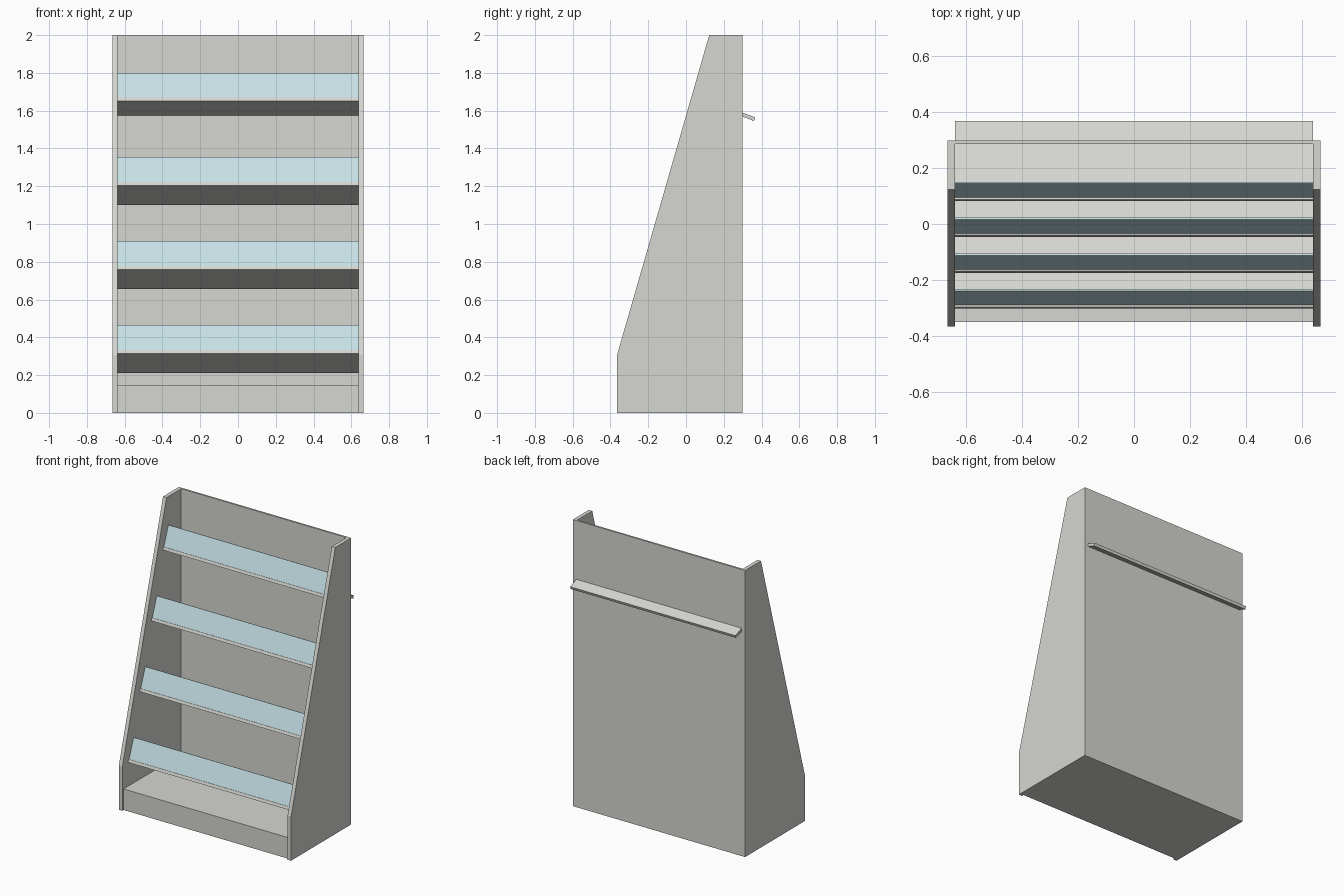
import bpy
import bmesh
from math import sin, cos, radians
from mathutils import Vector

cube = bpy.data.objects.get("Cube")
if cube:
    bpy.data.objects.remove(cube, do_unlink=True)


def material(name, rgb):
    mat = bpy.data.materials.new(name)
    mat.use_nodes = True
    mat.diffuse_color = (*rgb, 1)
    mat.node_tree.nodes["Principled BSDF"].inputs["Base Color"].default_value = (*rgb, 1)
    return mat


def extrude_x(name, profile, x0, x1, mat):
    """Sweep a closed (y, z) profile along x."""
    bm = bmesh.new()
    face = bm.faces.new([bm.verts.new((x0, y, z)) for y, z in profile])
    swept = bmesh.ops.extrude_face_region(bm, geom=[face])["geom"]
    moved = [v for v in swept if isinstance(v, bmesh.types.BMVert)]
    bmesh.ops.translate(bm, verts=moved, vec=(x1 - x0, 0, 0))
    bmesh.ops.recalc_face_normals(bm, faces=bm.faces)
    mesh = bpy.data.meshes.new(name)
    bm.to_mesh(mesh)
    bm.free()
    mesh.materials.append(mat)
    obj = bpy.data.objects.new(name, mesh)
    bpy.context.collection.objects.link(obj)
    return obj


def rect(corner, along, up, length, height):
    """Corners of a rectangle in the (y, z) plane."""
    a, u = along * length, up * height
    return [corner, corner + a, corner + a + u, corner + u]


grey = material("warm grey board", (0.67, 0.67, 0.64))
blue = material("pale blue strip", (0.62, 0.83, 0.87))

INNER, OUTER = 0.638, 0.665
FRONT, BACK, BACK_INNER = -0.365, 0.298, 0.285
Y, Z = Vector((1, 0)), Vector((0, 1))

# Sloped side panels
side = [(FRONT, 0), (BACK, 0), (BACK, 2), (0.123, 2), (FRONT, 0.307)]
extrude_x("left_side_panel", side, INNER, OUTER, grey)
extrude_x("right_side_panel", side, -OUTER, -INNER, grey)

# Back panel and plinth
extrude_x("back_panel", rect(Vector((BACK_INNER, 0)), Y, Z, BACK - BACK_INNER, 2),
          -INNER, INNER, grey)
extrude_x("base_plinth", rect(Vector((-0.35, 0)), Y, Z, BACK_INNER + 0.35, 0.147),
          -INNER, INNER, grey)

# Tilted shelves with upright strips; the top shelf passes through the back panel
tilt = radians(20.5)
along = Vector((cos(tilt), -sin(tilt)))
up = Vector((sin(tilt), cos(tilt)))
THICK = 0.02
for i in range(4):
    corner = Vector((-0.302, 0.314)) + Vector((0.1277, 0.4453)) * i
    extrude_x(f"shelf_{i + 1}", rect(corner, along, up, 0.297, THICK), -INNER, INNER, grey)
    foot = corner + up * THICK + along * 0.006
    extrude_x(f"front_strip_{i + 1}", rect(foot, along, up, 0.007, 0.143), -INNER, INNER, blue)
